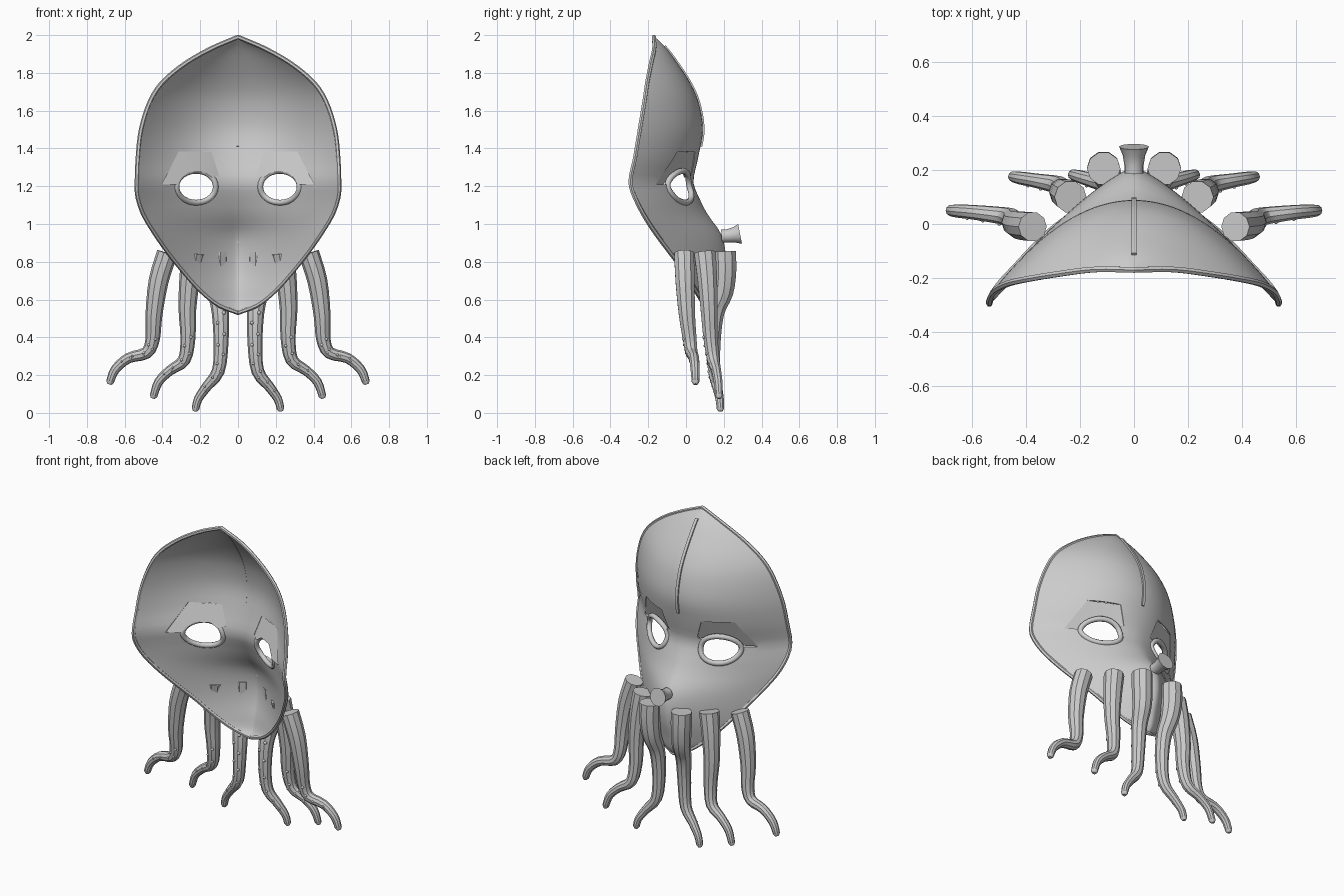
import bpy, bmesh, math
from mathutils import Vector

if "Cube" in bpy.data.objects:
    bpy.data.objects.remove(bpy.data.objects["Cube"])

# Mask shell rows: height, half width, rim y, centre y, curve power
ROWS = [(.53, 0, .13, .13, 1.4), (.57, .10, .10, .155, 1.4), (.65, .20, .05, .175, 1.35),
        (.75, .29, -.01, .20, 1.3), (.85, .37, -.085, .205, 1.3), (.95, .44, -.16, .18, 1.35),
        (1.05, .50, -.225, .11, 1.5), (1.15, .533, -.275, .06, 1.7), (1.22, .535, -.295, .035, 1.8),
        (1.35, .53, -.27, .06, 2), (1.5, .513, -.245, .085, 2), (1.65, .465, -.22, .06, 2),
        (1.75, .40, -.205, .015, 2), (1.85, .28, -.185, -.05, 2), (1.93, .14, -.168, -.11, 2),
        (1.99, 0, -.17, -.17, 2)]


def row(z):
    """Smoothly interpolated shell row at height z."""
    z = min(max(z, ROWS[0][0]), ROWS[-1][0])
    i = max(k for k in range(len(ROWS) - 1) if ROWS[k][0] <= z)
    a, b = ROWS[i], ROWS[i + 1]
    p, q = ROWS[max(i - 1, 0)], ROWS[min(i + 2, len(ROWS) - 1)]
    h = b[0] - a[0]
    t = (z - a[0]) / h
    out = []
    for k in range(1, 5):
        m0 = (b[k] - p[k]) / (b[0] - p[0]) * h
        m1 = (q[k] - a[k]) / (q[0] - a[0]) * h
        out.append((2*t**3 - 3*t*t + 1)*a[k] + (t**3 - 2*t*t + t)*m0
                   + (3*t*t - 2*t**3)*b[k] + (t**3 - t*t)*m1)
    return out


def surf(x, z, lift=0):
    """Point on the shell."""
    w, yr, yc, p = row(z)
    u = min(abs(x) / max(w, 1e-4), 1)
    return Vector((x, yc + (yr - yc) * u ** p + lift, z))


def smooth(ob, angle):
    bpy.ops.object.select_all(action='DESELECT')
    ob.select_set(True)
    bpy.context.view_layer.objects.active = ob
    bpy.ops.object.shade_smooth_by_angle(angle=math.radians(angle))


def finish(bm, name, angle=30):
    bmesh.ops.recalc_face_normals(bm, faces=bm.faces)
    me = bpy.data.meshes.new(name)
    bm.to_mesh(me)
    bm.free()
    ob = bpy.data.objects.new(name, me)
    bpy.context.collection.objects.link(ob)
    smooth(ob, angle)
    return ob


def spline(pts, n):
    """Catmull-Rom resampling of tuples of any length."""
    out = []
    for i in range(len(pts) - 1):
        p0, p1, p2 = pts[max(i - 1, 0)], pts[i], pts[i + 1]
        p3 = pts[min(i + 2, len(pts) - 1)]
        for s in range(n):
            t = s / n
            out.append([.5 * (2*b + (c - a)*t + (2*a - 5*b + 4*c - d)*t*t + (3*b - a - 3*c + d)*t**3)
                        for a, b, c, d in zip(p0, p1, p2, p3)])
    return out + [list(pts[-1])]


def tube(bm, pts, radii, sides, closed=False):
    n = len(pts)
    rings, side = [], None
    for i, p in enumerate(pts):
        a = pts[i - 1] if (closed or i) else p
        b = pts[(i + 1) % n] if (closed or i < n - 1) else p
        d = (b - a).normalized()
        ref = Vector((0, 1, 0)) if side is None or closed else side
        side = (ref - d * ref.dot(d)).normalized()
        other = d.cross(side)
        rings.append([bm.verts.new(p + radii[i] * (side * math.cos(k) + other * math.sin(k)))
                      for k in [2 * math.pi * (j + .5) / sides for j in range(sides)]])
    for i in range(n if closed else n - 1):
        r, s = rings[i], rings[(i + 1) % n]
        for j in range(sides):
            k = (j + 1) % sides
            bm.faces.new((r[j], r[k], s[k], s[j]))
    if not closed:
        bm.faces.new(rings[0])
        bm.faces.new(rings[-1])


# Mask shell
bm = bmesh.new()
NU, NZ = 36, 56
grid = []
for j in range(NZ + 1):
    z = .53 + 1.46 * (.5 - .5 * math.cos(math.pi * j / NZ))
    w = max(row(z)[0], 0)
    grid.append([bm.verts.new(surf(w * (2 * i / NU - 1), z)) for i in range(NU + 1)])
for j in range(NZ):
    for i in range(NU):
        bm.faces.new((grid[j][i], grid[j][i+1], grid[j+1][i+1], grid[j+1][i]))
outline = [grid[j][0].co.copy() for j in range(NZ + 1)]
outline += [grid[j][NU].co.copy() for j in range(NZ - 1, 0, -1)]
bmesh.ops.remove_doubles(bm, verts=bm.verts, dist=1e-4)
mask = finish(bm, "mask_shell", 40)
solid = mask.modifiers.new("thickness", 'SOLIDIFY')
solid.thickness, solid.offset = .008, 0

# Eye openings and brow recesses cut through the shell
EX, EZ, RX, RZ = .222, 1.197, .098, .078
OUTER = [(.10, 1.26), (.14, 1.38), (.315, 1.385), (.40, 1.21)]
INNER = [(.135, 1.245), (.18, 1.275), (.265, 1.275), (.325, 1.21)]
ANG = [2 * math.pi * k / 28 for k in range(28)]
eye = [(EX + RX * math.cos(a), EZ + RZ * math.sin(a)) for a in ANG]
cutters = []
for s in (-1, 1):
    for shape in (eye, OUTER + INNER[::-1]):
        bm = bmesh.new()
        lo = [bm.verts.new((s * x, -.5, z)) for x, z in shape]
        hi = [bm.verts.new((s * x, .5, z)) for x, z in shape]
        bm.faces.new(lo)
        bm.faces.new(hi)
        for k in range(len(shape)):
            m = (k + 1) % len(shape)
            bm.faces.new((lo[k], lo[m], hi[m], hi[k]))
        cut = finish(bm, "eye_cutter")
        cut.hide_render = True
        cutters.append(cut)
        mod = mask.modifiers.new("eye_hole", 'BOOLEAN')
        mod.operation, mod.object, mod.solver = 'DIFFERENCE', cut, 'EXACT'
dg = bpy.context.evaluated_depsgraph_get()
baked = bpy.data.meshes.new_from_object(mask.evaluated_get(dg))
mask.modifiers.clear()
mask.data = baked
for c in cutters:
    bpy.data.objects.remove(c)
smooth(mask, 40)

# Rolled edge around the mask
bm = bmesh.new()
tube(bm, outline, [.012] * len(outline), 6, True)
finish(bm, "mask_rim", 40)

# Crest on the forehead
bm = bmesh.new()
crest = [surf(0, 1.94 - .53 * k / 16, .004) for k in range(17)]
tube(bm, crest, [.013] * 17, 4)
finish(bm, "forehead_crest", 40)

# Flared siphon
bm = bmesh.new()
tube(bm, [Vector((0, y, z)) for y, z in ((.188, .935), (.22, .937), (.255, .942), (.286, .948))],
     [.036, .036, .042, .055], 14)
finish(bm, "siphon", 40)

# Tentacle paths: x, y, z, radius
PATHS = {
    "inner": [(.112, .205, .855, .062), (.112, .208, .75, .061), (.105, .197, .64, .056),
              (.093, .158, .53, .046), (.09, .145, .36, .039), (.105, .15, .22, .034),
              (.165, .165, .14, .027), (.21, .178, .075, .023), (.225, .182, .022, .02)],
    "middle": [(.235, .10, .848, .06), (.255, .112, .72, .055), (.268, .122, .55, .047),
               (.265, .13, .40, .04), (.285, .145, .28, .034), (.36, .16, .225, .027),
               (.42, .17, .165, .024), (.447, .175, .09, .02)],
    "outer": [(.375, -.01, .845, .055), (.42, -.005, .70, .053), (.445, .005, .52, .045),
              (.452, .02, .39, .038), (.485, .03, .318, .033), (.58, .042, .29, .028),
              (.65, .048, .23, .025), (.677, .05, .165, .021)]}
for s, label in ((-1, "left"), (1, "right")):
    # Raised eyelid ring
    bm = bmesh.new()
    ring = [surf(s * (EX + (RX + .006) * math.cos(a)), EZ + (RZ + .006) * math.sin(a), .002)
            for a in ANG]
    tube(bm, ring, [.016] * 28, 8, True)
    finish(bm, label + "_eyelid", 50)

    # Angular brow recess sloping in to the eyelid
    bm = bmesh.new()
    o = [bm.verts.new(surf(s * x, z, .001)) for x, z in OUTER]
    n = [bm.verts.new(surf(s * x, z, -.02)) for x, z in INNER]
    for i in range(3):
        bm.faces.new((o[i], o[i+1], n[i+1], n[i]))
    finish(bm, label + "_brow", 10)

    # Tentacles with small suckers on the inner side
    for name, path in PATHS.items():
        dense = spline(path, 3)
        pts = [Vector((s * p[0], p[1], p[2])) for p in dense]
        rad = [p[3] for p in dense]
        end = (pts[-1] - pts[-2]).normalized()
        pts.append(pts[-1] + end * rad[-1] * .7)
        rad.append(rad[-1] * .55)
        bm = bmesh.new()
        tube(bm, pts, rad, 10)
        finish(bm, f"{label}_{name}_tentacle")
        bm = bmesh.new()
        for i in range(9, len(pts) - 6):
            off = (.4 if i % 2 else -.4) * rad[i]
            c = pts[i] + Vector((off, -rad[i] * .88, 0))
            geo = bmesh.ops.create_icosphere(bm, subdivisions=1, radius=rad[i] * .25)
            bmesh.ops.translate(bm, verts=geo['verts'], vec=c)
        finish(bm, f"{label}_{name}_suckers", 60)
